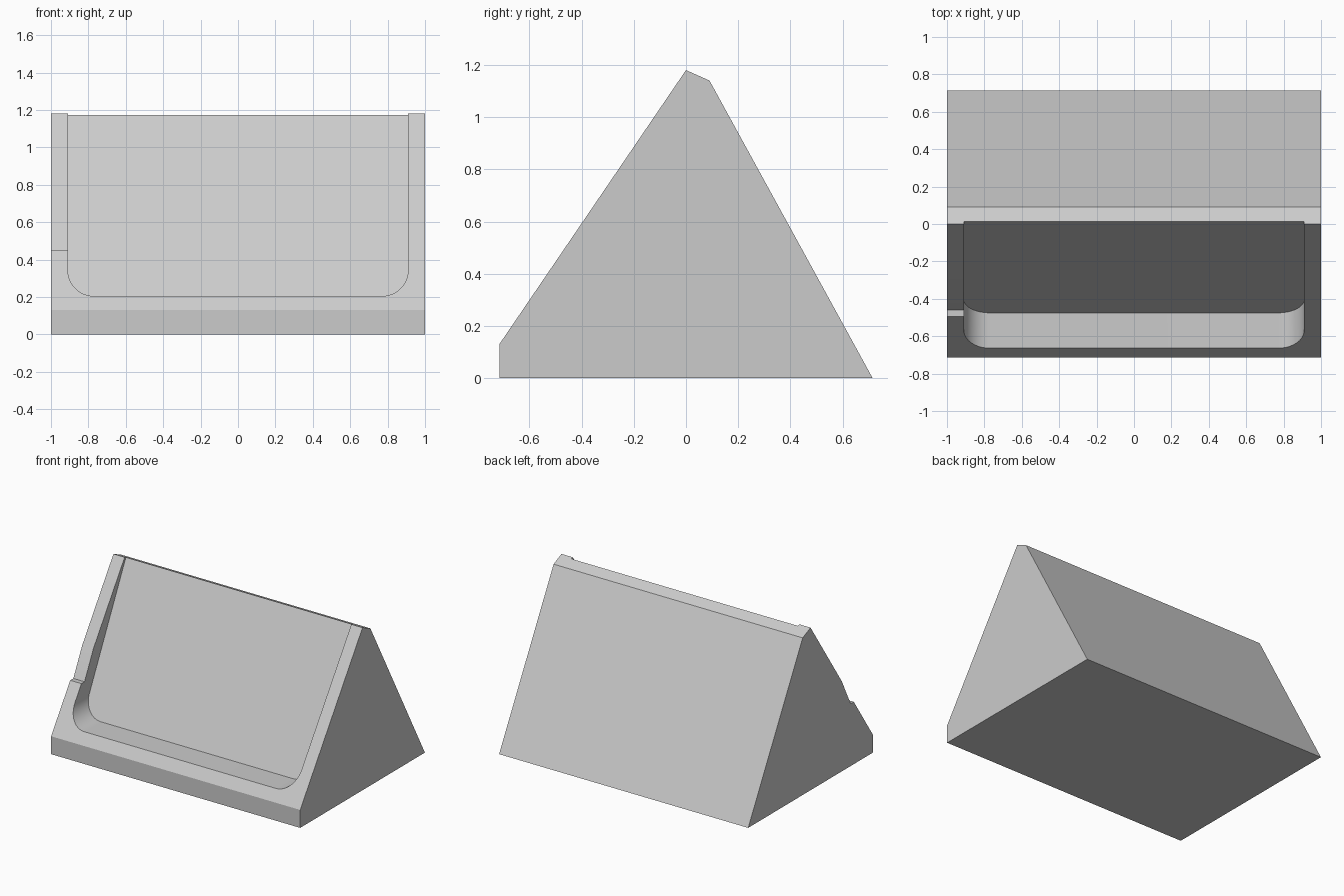
import bpy, bmesh, math
from mathutils import Vector

cube = bpy.data.objects.get("Cube")
if cube:
    bpy.data.objects.remove(cube, do_unlink=True)

grey = bpy.data.materials.new("light_grey")
grey.use_nodes = True
COLOUR = (0.6, 0.6, 0.6, 1)
grey.diffuse_color = COLOUR
grey.node_tree.nodes["Principled BSDF"].inputs["Base Color"].default_value = COLOUR


def prism(name, start, end):
    """Closed solid between two matching outlines."""
    bm = bmesh.new()
    a = [bm.verts.new(p) for p in start]
    b = [bm.verts.new(p) for p in end]
    bm.faces.new(a)
    bm.faces.new(b[::-1])
    for i in range(len(a)):
        j = (i + 1) % len(a)
        bm.faces.new((a[i], b[i], b[j], a[j]))
    bmesh.ops.recalc_face_normals(bm, faces=bm.faces)
    mesh = bpy.data.meshes.new(name)
    bm.to_mesh(mesh)
    bm.free()
    mesh.materials.append(grey)
    obj = bpy.data.objects.new(name, mesh)
    bpy.context.collection.objects.link(obj)
    return obj


def side_prism(name, profile, x0, x1):
    """Side profile of (y, z) points extruded along x."""
    return prism(name, [(x0, y, z) for y, z in profile], [(x1, y, z) for y, z in profile])


# Wedge body with a blunt front lip and a narrow sloping ridge
body = side_prism("stand_body", [(-0.715, 0), (0.715, 0), (0.09, 1.14),
                                 (0, 1.18), (-0.715, 0.13)], -1, 1)

# Open-topped pocket with rounded lower corners and a steeper back plane
HALF, LOW, HIGH, RADIUS, STEPS = 0.91, 0.205, 1.4, 0.14, 16
right = [(HALF - RADIUS + RADIUS * math.sin(t), LOW + RADIUS - RADIUS * math.cos(t))
         for t in (i * math.pi / 2 / STEPS for i in range(STEPS + 1))]
right.append((HALF, HIGH))
outline = right + [(-x, z) for x, z in reversed(right)]
pocket = prism("pocket_cutter", [(x, -1, z) for x, z in outline],
               [(x, -0.475 + (z - LOW) * 0.505, z) for x, z in outline])

# Shallow notch with a flat ledge through the right-hand rim
notch = side_prism("notch_cutter", [(-0.75, 0.452), (-0.46, 0.452),
                                    (-0.34, 0.69), (-0.75, 0.69)], -1.1, -0.85)

# Cut both shapes out of the body
bpy.context.view_layer.objects.active = body
body.select_set(True)
for cutter in (pocket, notch):
    mod = body.modifiers.new(cutter.name, "BOOLEAN")
    mod.operation = "DIFFERENCE"
    mod.solver = "EXACT"
    mod.object = cutter
    bpy.ops.object.modifier_apply(modifier=mod.name)
    bpy.data.objects.remove(cutter, do_unlink=True)

bpy.ops.object.shade_smooth_by_angle(angle=math.radians(25))
